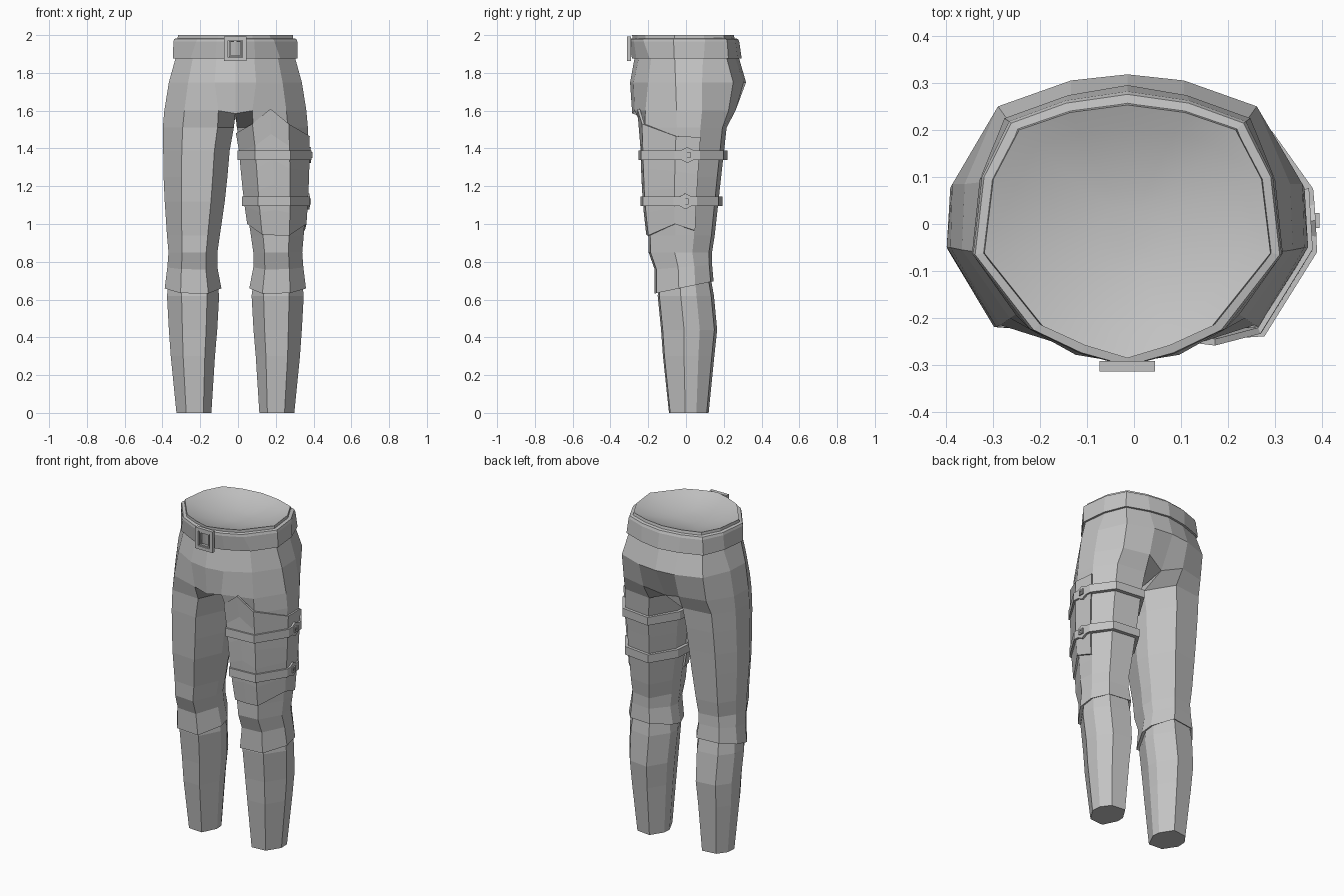
import bpy, bmesh, math
from mathutils import Vector

if "Cube" in bpy.data.objects:
    bpy.data.objects.remove(bpy.data.objects["Cube"])

MID = -0.014  # symmetry line of the body

grey = bpy.data.materials.new("grey cloth")
grey.diffuse_color = (0.55, 0.55, 0.55, 1)
grey.use_nodes = True
grey.node_tree.nodes["Principled BSDF"].inputs["Base Color"].default_value = grey.diffuse_color

# Leg cross-section (across, depth): inner front, front, outer, back, inner back
SECTION = [(0, .42), (.23, .0), (.72, .03), (1, .41), (.98, .69), (.76, .95), (.28, 1), (.02, .64)]

# height, inner, outer, front, back
CALF = [(0, .127, .312, -.09, .12), (.3, .108, .342, -.122, .15), (.44, .096, .352, -.132, .165),
        (.62, .086, .362, -.15, .148), (.72, .10, .35, -.14, .13)]
THIGH = [(.66, .074, .374, -.166, .146), (.76, .095, .36, -.166, .138), (.85, .095, .354, -.198, .138),
         (.94, .082, .362, -.2, .152), (1.12, .056, .374, -.22, .172), (1.25, .042, .38, -.226, .186),
         (1.39, .030, .382, -.232, .202), (1.51, .008, .384, -.232, .215)]

# Hip rings, from front centre round the side to back centre
HIPS = [
    (1.60, [(0, -.285), (.09, -.272), (.27, -.215), (.376, -.05), (.372, .085), (.28, .225), (.12, .262), (0, .22)]),
    (1.75, [(0, -.296), (.11, -.278), (.25, -.2), (.352, -.055), (.346, .085), (.275, .25), (.12, .305), (0, .318)]),
    (1.88, [(0, -.272), (.10, -.25), (.225, -.185), (.316, -.06), (.3, .09), (.25, .215), (.12, .26), (0, .28)]),
    (2.00, [(0, -.285), (.09, -.258), (.18, -.217), (.304, -.062), (.285, .095), (.23, .2), (.122, .237), (0, .253)]),
]


def section(inner, outer, front, back):
    return [Vector((inner + (outer - inner) * a, front + (back - front) * b)) for a, b in SECTION]


def thigh_ring(z):
    """Thigh cross-section at any height."""
    z = min(max(z, THIGH[0][0]), THIGH[-1][0])
    for lo, hi in zip(THIGH, THIGH[1:]):
        if z <= hi[0]:
            t = (z - lo[0]) / (hi[0] - lo[0])
            return section(*[p + (q - p) * t for p, q in zip(lo[1:], hi[1:])])


def thigh_point(col, z, off):
    """Point on the thigh; fractional columns lie between two corners."""
    ring = thigh_ring(z)
    i, t = int(col), col - int(col)
    p = ring[i].lerp(ring[(i + 1) % 8], t)
    c = sum(ring, Vector((0, 0))) / 8
    p = p + (p - c).normalized() * off
    if z > THIGH[-1][0]:  # follow the hip bulge
        p.y -= (z - THIGH[-1][0]) * .22
    return (p.x, p.y, z)


def make(name, bm, mirror=False, smooth=False, x=MID):
    bmesh.ops.recalc_face_normals(bm, faces=bm.faces[:])
    me = bpy.data.meshes.new(name)
    bm.to_mesh(me)
    bm.free()
    me.materials.append(grey)
    ob = bpy.data.objects.new(name, me)
    ob.location.x = x
    bpy.context.collection.objects.link(ob)
    if mirror:
        m = ob.modifiers.new("Mirror", 'MIRROR')
        m.use_clip = True
    bpy.ops.object.select_all(action='DESELECT')
    ob.select_set(True)
    bpy.context.view_layer.objects.active = ob
    if smooth:
        bpy.ops.object.shade_smooth_by_angle(angle=math.radians(25))
    return ob


def loft(bm, rings, closed=True):
    """Skin quads between successive rings of vertices."""
    for a, b in zip(rings, rings[1:]):
        n = len(a)
        for i in range(n if closed else n - 1):
            j = (i + 1) % n
            bm.faces.new((a[i], a[j], b[j], b[i]))


def verts(bm, pts):
    return [bm.verts.new(p) for p in pts]


# Calves
bm = bmesh.new()
rings = [verts(bm, [(p.x, p.y, r[0]) for p in section(*r[1:])]) for r in CALF]
loft(bm, rings)
bm.faces.new(rings[0])
make("calves", bm, mirror=True)

# Thighs and hips, with a sloping hem at the knee
bm = bmesh.new()
rings = []
z0, i0, o0, f0, b0 = THIGH[0]
for inset, lift in ((.022, .012), (0, 0)):
    ring = section(i0 + inset, o0 - inset, f0 + inset, b0 - inset)
    rings.append(verts(bm, [(p.x, p.y, .632 + .065 * s[1] + lift) for p, s in zip(ring, SECTION)]))
for k, r in enumerate(THIGH[1:]):
    tilt = .025 if k == 0 else 0
    rings.append(verts(bm, [(p.x, p.y, r[0] + tilt * s[1]) for p, s in zip(section(*r[1:]), SECTION)]))
crotch = verts(bm, [(x, y, HIPS[0][0]) for x, y in HIPS[0][1]])
crotch[0].co.z = 1.585
crotch[-1].co.z = 1.56
loft(bm, rings + [crotch])
hips = [crotch] + [verts(bm, [(x, y, z) for x, y in pts]) for z, pts in HIPS[1:]]
loft(bm, hips, closed=False)
make("trousers", bm, mirror=True)

# Shallow dished top of the waist
bm = bmesh.new()
dish = []
for k in range(6):
    r = 1 - k / 6
    dish.append(verts(bm, [(x * r, y * r - .01 * (1 - r), 2.0 - .055 * (1 - r * r)) for x, y in HIPS[3][1]]))
loft(bm, dish, closed=False)
bm.faces.new(dish[-1])
make("waist_dish", bm, mirror=True, smooth=True)

# Belt
bm = bmesh.new()
low, high = HIPS[2][1], HIPS[3][1]


def belt_ring(z, off):
    t = (z - 1.88) / .12
    out = []
    for a, b in zip(low, high):
        p = Vector(a).lerp(Vector(b), t)
        d = p.normalized() * off
        out.append((p.x + d.x, p.y + d.y, z))
    return out


loft(bm, [verts(bm, belt_ring(z, off)) for z, off in
          ((1.875, -.01), (1.875, .014), (1.965, .021), (1.98, .018), (1.985, -.01))], closed=False)
make("belt", bm, mirror=True)


def box(bm, centre, size):
    res = bmesh.ops.create_cube(bm, size=1)
    for v in res['verts']:
        v.co = Vector([c + a * s for c, a, s in zip(centre, v.co, size)])


def frame(bm, w, h, bar, y, depth, z):
    for s in (-1, 1):
        box(bm, (s * (w - bar) / 2, y, z), (bar, depth, h))
        box(bm, (0, y, z + s * (h - bar) / 2), (w - 2 * bar, depth, bar))


# Buckle
bm = bmesh.new()
frame(bm, .118, .13, .02, -.302, .022, 1.927)
frame(bm, .066, .085, .007, -.3, .016, 1.927)
make("buckle", bm)

# Thigh guard, a thin shell: (column, bottom, top)
GUARD = [(0, 1.0, 1.48), (1, .945, 1.53), (1.5, .94, 1.61), (2, .94, 1.53),
         (3, 1.0, 1.465), (4, .965, 1.46)]
bm = bmesh.new()
rows = []
for k in range(6):
    t = k / 5
    rows.append(verts(bm, [thigh_point(c, lo + (hi - lo) * t, off)
                           for off, cols in ((.011, GUARD), (-.003, GUARD[::-1])) for c, lo, hi in cols]))
loft(bm, rows)
n = len(GUARD)
for row in (rows[0], rows[-1]):
    for i in range(n - 1):
        bm.faces.new((row[i], row[i + 1], row[2 * n - 2 - i], row[2 * n - 1 - i]))
make("thigh_guard", bm)

# Straps, widened at the outside, each with a square rivet
COLS = [0, 1, 2, 3, 3.25, 3.5, 3.75, 4, 5, 6, 7]
for name, z in (("upper", 1.365), ("lower", 1.12)):
    bm = bmesh.new()
    rows = []
    for side, off in ((-1, -.004), (-1, .022), (1, .022), (1, -.004), (-1, -.004)):
        row = []
        for c in COLS:
            half = .042 if c == 3.5 else .025
            x, y, _ = thigh_point(c, z, off)
            row.append((x, y, z + side * half))
        rows.append(verts(bm, row))
    loft(bm, rows)
    bmesh.ops.remove_doubles(bm, verts=bm.verts[:], dist=1e-5)
    make(name + "_strap", bm)
    bm = bmesh.new()
    x, y, _ = thigh_point(3.5, z, .02)
    for s in (-1, 1):
        box(bm, (x + .003, y + s * .012, z), (.014, .008, .032))
        box(bm, (x + .003, y, z + s * .012), (.014, .016, .008))
    box(bm, (x, y, z), (.01, .016, .016))
    make(name + "_rivet", bm)
